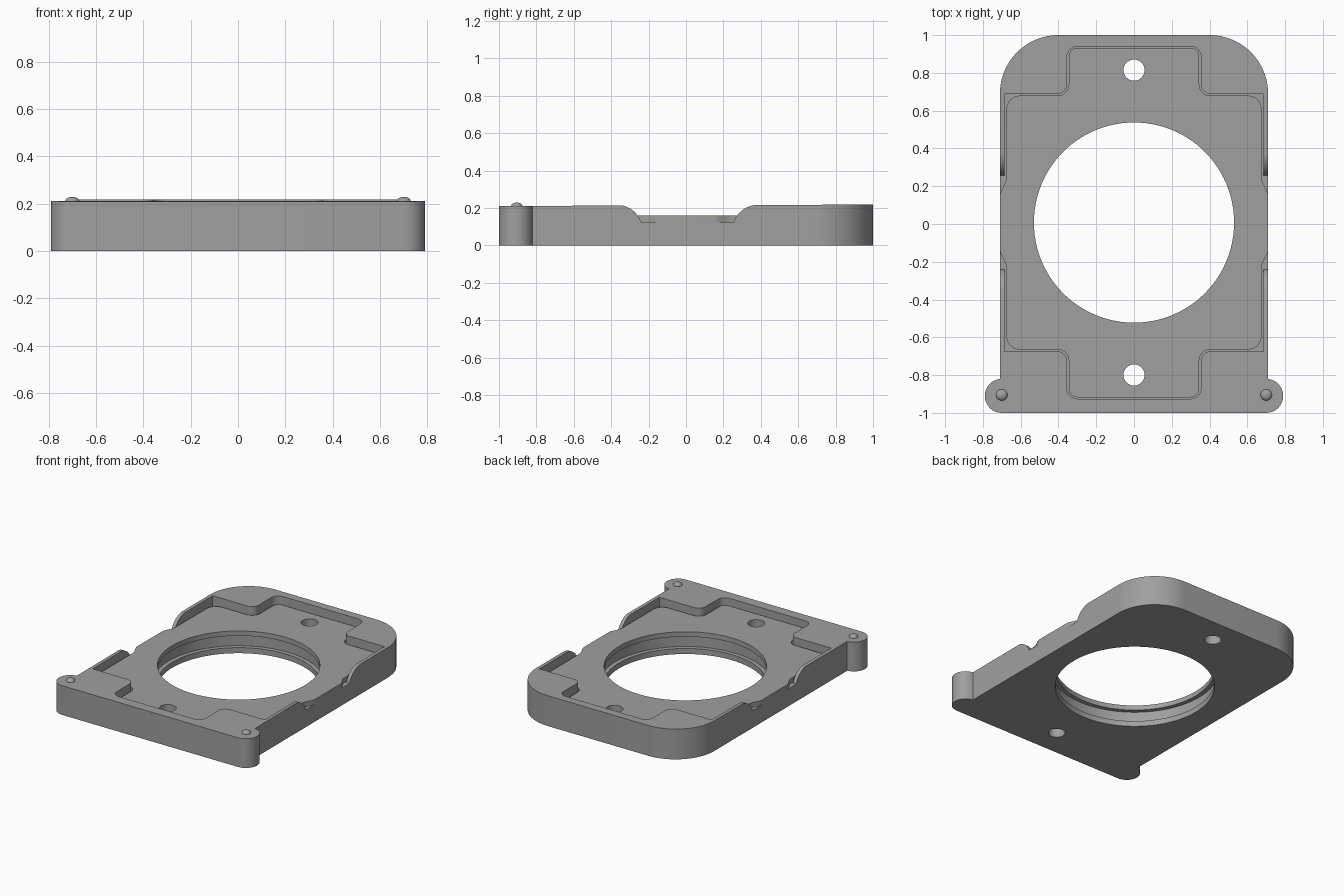
import bpy, bmesh, math
from mathutils import Vector

cube = bpy.data.objects.get("Cube")
if cube:
    bpy.data.objects.remove(cube, do_unlink=True)

grey = bpy.data.materials.new("mid_grey")
grey.use_nodes = True
grey.diffuse_color = (0.35, 0.35, 0.35, 1)
grey.node_tree.nodes["Principled BSDF"].inputs["Base Color"].default_value = (0.35, 0.35, 0.35, 1)

MID = 0.0075      # y of the pocket and bore centre
FLOOR = 0.125     # pocket depth level
DECK = 0.16       # top of the inset plate


def arc(cx, cy, r, a0, a1, n=16):
    angles = [math.radians(a0 + (a1 - a0) * i / n) for i in range(n + 1)]
    return [(cx + r * math.cos(a), cy + r * math.sin(a)) for a in angles]


def rounded(corners, n=8):
    """Closed outline from (x, y, radius) corners, all right angled or sharp."""
    out = []
    for i, (x, y, r) in enumerate(corners):
        p = Vector((x, y))
        if r == 0:
            out.append((x, y))
            continue
        a = (Vector(corners[i - 1][:2]) - p).normalized()
        b = (Vector(corners[(i + 1) % len(corners)][:2]) - p).normalized()
        centre = p + (a + b) * r
        for k in range(n + 1):
            t = math.pi / 2 * k / n
            out.append(tuple(centre - b * r * math.cos(t) - a * r * math.sin(t)))
    return out


def four_way(quarter):
    """Mirror the +x +y quarter (listed from side to end) around the centre."""
    right = [(x, -y, r) for x, y, r in reversed(quarter)] + quarter
    left = [(-x, y, r) for x, y, r in reversed(right)]
    return [(x, y + MID, r) for x, y, r in right + left]


def add_object(name, bm):
    bmesh.ops.recalc_face_normals(bm, faces=bm.faces[:])
    mesh = bpy.data.meshes.new(name)
    bm.to_mesh(mesh)
    bm.free()
    mesh.materials.append(grey)
    obj = bpy.data.objects.new(name, mesh)
    bpy.context.collection.objects.link(obj)
    return obj


def prism(name, outline, low, high, place=lambda u, v, w: (u, v, w)):
    bm = bmesh.new()
    a = [bm.verts.new(place(u, v, low)) for u, v in outline]
    b = [bm.verts.new(place(u, v, high)) for u, v in outline]
    bm.faces.new(a)
    bm.faces.new(b)
    for i in range(len(a)):
        bm.faces.new((a[i - 1], a[i], b[i], b[i - 1]))
    return add_object(name, bm)


def disc(name, y, r, low, high, n=96):
    return prism(name, arc(0, y, r, 0, 360, n)[:-1], low, high)


def activate(obj):
    bpy.ops.object.select_all(action='DESELECT')
    obj.select_set(True)
    bpy.context.view_layer.objects.active = obj


def cut(obj, cutters):
    activate(obj)
    for c in cutters:
        mod = obj.modifiers.new("cut", 'BOOLEAN')
        mod.operation = 'DIFFERENCE'
        mod.solver = 'EXACT'
        mod.object = c
        bpy.ops.object.modifier_apply(modifier=mod.name)


def smooth(obj):
    activate(obj)
    bpy.ops.object.shade_smooth_by_angle(angle=math.radians(30))


# Frame outline: front ears and large rounded back corners
half = arc(0.70, -0.91, 0.09, -90, 83.6) + arc(0.40, 0.69, 0.31, 0, 90, 24)
frame = prism("frame", half + [(-x, y) for x, y in reversed(half)], 0, 1)
for v in frame.data.vertices:      # top rises slightly towards the back
    if v.co.z > 0.5:
        v.co.z = 0.2145 + 0.004 * v.co.y

# Inset plate with side tabs that reach the outer walls
tab = [(0.71 - 0.035 * (1 - math.cos(math.pi * i / 8)) / 2, 0.14 + 0.1 * i / 8, 0)
       for i in range(9)]
plate_quarter = tab + [(0.675, 0.672, 0.07), (0.345, 0.672, 0.06),
                       (0.345, 0.925, 0.045)]
plate = prism("inset_plate", rounded(four_way(plate_quarter)), FLOOR, DECK)

# Cutters: cross pocket, side dips, bore with groove, screw holes
pocket_quarter = [(0.685, 0.682, 0), (0.355, 0.682, 0.05), (0.355, 0.933, 0.055)]
pocket = prism("pocket_cutter", rounded(four_way(pocket_quarter)), FLOOR, 0.4)

shoulder = arc(0.378, 0.078, 0.139, 160, 90, 12)
dip_half = [(0.248, FLOOR)] + shoulder[1:] + [(0.378, 0.4)]
dip_profile = [(y + MID, z) for y, z in dip_half]
dip_profile += [(MID - y, z) for y, z in reversed(dip_half)]
dip = prism("dip_cutter", dip_profile, -1, 1, lambda u, v, w: (w, u, v))

bore = disc("bore_cutter", MID, 0.53, -0.1, 0.4)
groove = disc("groove_cutter", MID, 0.56, 0.04, 0.4)
holes = [disc("screw_hole_cutter", MID + s * 0.807, 0.056, -0.1, 0.4, 32)
         for s in (-1, 1)]

cut(frame, [pocket, dip, groove, bore] + holes)
cut(plate, [bore] + holes)
for c in [pocket, dip, bore, groove] + holes:
    bpy.data.objects.remove(c, do_unlink=True)
smooth(frame)
smooth(plate)

# Small domed pins on the ears
for side, x in (("left", 0.70), ("right", -0.70)):
    bm = bmesh.new()
    bmesh.ops.create_uvsphere(bm, u_segments=24, v_segments=12, radius=0.03)
    bmesh.ops.scale(bm, vec=(1, 1, 0.6), verts=bm.verts[:])
    bmesh.ops.translate(bm, vec=(x, -0.905, 0.211), verts=bm.verts[:])
    smooth(add_object(side + "_pin", bm))
